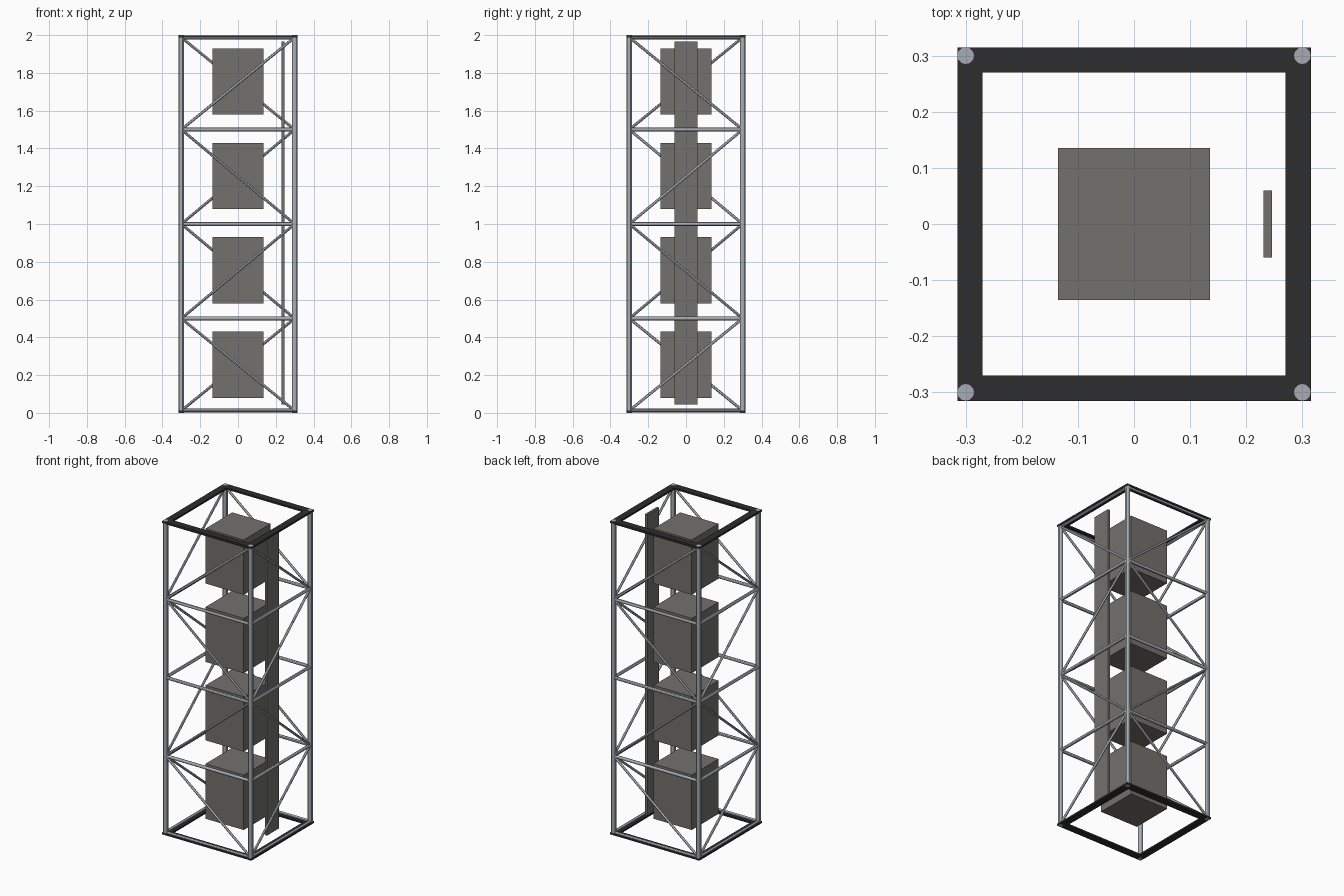
import bpy
import bmesh
from mathutils import Vector

cube = bpy.data.objects.get("Cube")
if cube:
    bpy.data.objects.remove(cube, do_unlink=True)


def material(name, color, metallic=0.0):
    mat = bpy.data.materials.new(name)
    mat.use_nodes = True
    mat.diffuse_color = (*color, 1)
    bsdf = next(n for n in mat.node_tree.nodes if n.type == 'BSDF_PRINCIPLED')
    bsdf.inputs["Base Color"].default_value = (*color, 1)
    return mat


STEEL = material("light steel", (0.39, 0.41, 0.45))
BLACK = material("black steel", (0.026, 0.026, 0.027))
GREY = material("warm grey", (0.17, 0.165, 0.15))

HALF = 0.3                                # leg axis distance from centre
LEVELS = (0.012, 0.5, 1.0, 1.5, 1.988)    # heights of the joints
CORNERS = [(-HALF, -HALF), (HALF, -HALF), (HALF, HALF), (-HALF, HALF)]


def finish(bm, name, mat, smooth=False):
    mesh = bpy.data.meshes.new(name)
    bm.to_mesh(mesh)
    bm.free()
    mesh.materials.append(mat)
    obj = bpy.data.objects.new(name, mesh)
    bpy.context.collection.objects.link(obj)
    if smooth:
        bpy.ops.object.select_all(action='DESELECT')
        obj.select_set(True)
        bpy.context.view_layer.objects.active = obj
        bpy.ops.object.shade_smooth_by_angle()
    return obj


def tube(name, start, end, radius):
    start, end = Vector(start), Vector(end)
    axis = end - start
    bm = bmesh.new()
    bmesh.ops.create_cone(bm, cap_ends=True, segments=12, radius1=radius,
                          radius2=radius, depth=axis.length)
    bm.transform(axis.to_track_quat('Z', 'Y').to_matrix().to_4x4())
    bmesh.ops.translate(bm, verts=bm.verts, vec=(start + end) / 2)
    return finish(bm, name, STEEL, smooth=True)


def box(name, center, size, mat):
    bm = bmesh.new()
    bmesh.ops.create_cube(bm, size=1)
    bmesh.ops.scale(bm, verts=bm.verts, vec=size)
    bmesh.ops.translate(bm, verts=bm.verts, vec=center)
    return finish(bm, name, mat)


def square_frame(name, z, height, outer, inner):
    bm = bmesh.new()
    rings = []
    for r in (outer, inner):
        for h in (z, z + height):
            rings.append([bm.verts.new((x / HALF * r, y / HALF * r, h))
                          for x, y in CORNERS])
    out_low, out_high, in_low, in_high = rings
    for a, b in ((out_low, out_high), (out_high, in_high),
                 (in_high, in_low), (in_low, out_low)):
        for i in range(4):
            j = (i + 1) % 4
            bm.faces.new((a[i], a[j], b[j], b[i]))
    bmesh.ops.recalc_face_normals(bm, faces=bm.faces)
    return finish(bm, name, BLACK)


# Corner legs
for i, (x, y) in enumerate(CORNERS):
    tube(f"corner_leg_{i + 1}", (x, y, 0), (x, y, 2), 0.015)

# Horizontal rails and alternating diagonal braces on each side
for i, a in enumerate(CORNERS):
    b = CORNERS[(i + 1) % 4]
    for n, z in enumerate(LEVELS):
        tube(f"rail_{i + 1}_{n + 1}", (*a, z), (*b, z), 0.01)
    for n in range(4):
        za, zb = LEVELS[n], LEVELS[n + 1]
        if (i + n) % 2 == 0:
            za, zb = zb, za
        tube(f"brace_{i + 1}_{n + 1}", (*a, za), (*b, zb), 0.0075)

# Black end frames, with the leg ends showing through
square_frame("bottom_frame", 0.001, 0.011, 0.315, 0.27)
square_frame("top_frame", 1.988, 0.011, 0.315, 0.27)

# Stacked equipment boxes, one per bay
for n in range(4):
    box(f"equipment_box_{n + 1}", (0, 0, 0.255 + n / 2), (0.27, 0.27, 0.35), GREY)

# Tall cable tray
box("cable_tray", (0.2385, 0, 1.005), (0.015, 0.12, 1.92), GREY)
